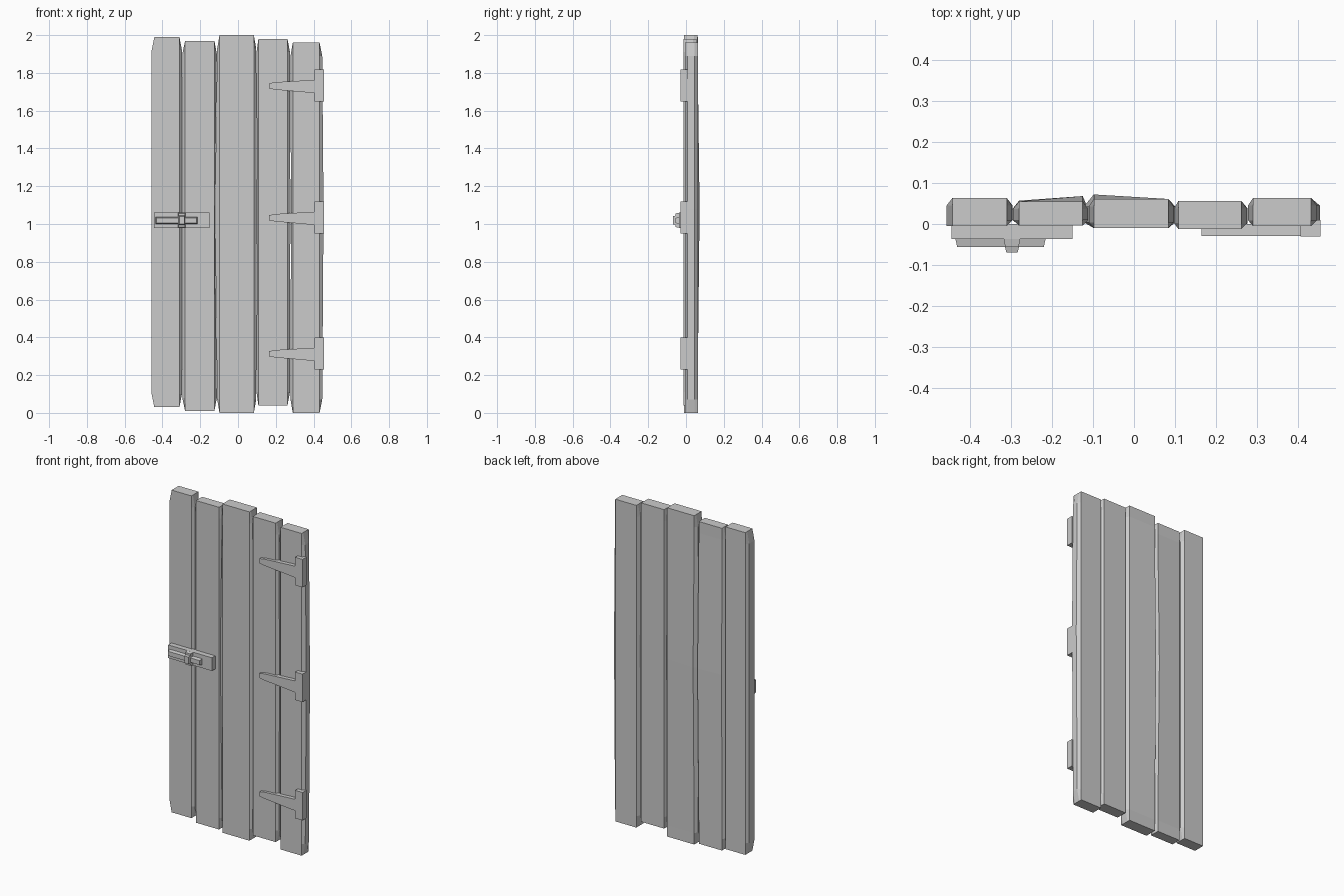
import bpy
import bmesh

cube = bpy.data.objects.get("Cube")
if cube:
    bpy.data.objects.remove(cube, do_unlink=True)

grey = bpy.data.materials.new("plain grey")
grey.use_nodes = True
grey.diffuse_color = (0.6, 0.6, 0.6, 1)
grey.node_tree.nodes["Principled BSDF"].inputs["Base Color"].default_value = (0.6, 0.6, 0.6, 1)


def loft(name, rings):
    """Skin a stack of matching rings and cap both ends."""
    bm = bmesh.new()
    loops = [[bm.verts.new(p) for p in ring] for ring in rings]
    n = len(loops[0])
    for a, b in zip(loops, loops[1:]):
        for i in range(n):
            j = (i + 1) % n
            bm.faces.new((a[i], a[j], b[j], b[i]))
    bm.faces.new(loops[0][::-1])
    bm.faces.new(loops[-1])
    bmesh.ops.recalc_face_normals(bm, faces=bm.faces[:])
    mesh = bpy.data.meshes.new(name)
    bm.to_mesh(mesh)
    bm.free()
    mesh.materials.append(grey)
    obj = bpy.data.objects.new(name, mesh)
    bpy.context.collection.objects.link(obj)
    return obj


def block(name, x, z, y_back, y_front, taper=0.0):
    """Box on the door front, narrowing towards the viewer by taper."""
    rings = []
    for y, t in ((y_back, 0), (y_front, taper)):
        a, b, c, d = x[0] + t, x[1] - t, z[0] + t, z[1] - t
        rings.append([(a, y, c), (b, y, c), (b, y, d), (a, y, d)])
    return loft(name, rings)


def plank(name, face, side, middle, z, y, bulge=(0, 0), square_left=False):
    """Worn board: side edges swell out between the narrower ends."""
    (l, r), (y0, y1) = face, y
    rings = []
    levels = ((z[0], face, 0), (z[0] + 0.07, side, 0), (1.08, middle, 1),
              (z[1] - 0.07, side, 0), (z[1], face, 0))
    for h, (sl, sr), k in levels:
        fl = sl if square_left else l
        bl, br = y1 + k * bulge[0], y1 + k * bulge[1]
        rings.append([(fl, y0, h), (r, y0, h), (sr, y0 + 0.014, h), (sr, y1 - 0.018, h),
                      (r, br, h), (l, bl, h), (sl, y1 - 0.018, h), (sl, y0 + 0.014, h)])
    return loft(name, rings)


# Five uneven boards
plank("plank_1", (-0.443, -0.31), (-0.457, -0.297), (-0.457, -0.296),
      (0.03, 1.99), (-0.005, 0.063), square_left=True)
plank("plank_2", (-0.28, -0.125), (-0.295, -0.112), (-0.296, -0.122),
      (0.01, 1.97), (-0.004, 0.055), (0.002, 0.013))
plank("plank_3", (-0.098, 0.084), (-0.11, 0.096), (-0.122, 0.1),
      (0.0, 2.0), (-0.01, 0.061), (0.011, 0))
plank("plank_4", (0.108, 0.262), (0.098, 0.275), (0.101, 0.277),
      (0.04, 1.98), (-0.012, 0.056))
plank("plank_5", (0.29, 0.432), (0.278, 0.446), (0.28, 0.453),
      (0.0, 1.96), (-0.005, 0.063))

# Three hinges, each a leaf plate and a tapering strap
for label, zc in (("top", 1.733), ("middle", 1.035), ("bottom", 0.315)):
    block(label + "_hinge_plate", (0.406, 0.455), (zc - 0.085, zc + 0.085), 0.01, -0.03)
    outline = [(0.165, -0.016), (0.2, -0.022), (0.406, -0.04),
               (0.406, 0.03), (0.2, 0.018), (0.165, 0.012)]
    loft(label + "_hinge_strap",
         [[(x, y, zc + dz) for x, dz in outline] for y in (0.0, -0.029)])

# Sliding latch
block("latch_plate", (-0.445, -0.15), (0.98, 1.06), 0.0, -0.036)
block("latch_bolt", (-0.436, -0.215), (1.0, 1.037), -0.034, -0.056, 0.005)
block("latch_keeper", (-0.318, -0.277), (0.98, 1.06), -0.034, -0.056, 0.004)
block("latch_knob", (-0.315, -0.28), (0.995, 1.045), -0.054, -0.07, 0.004)
